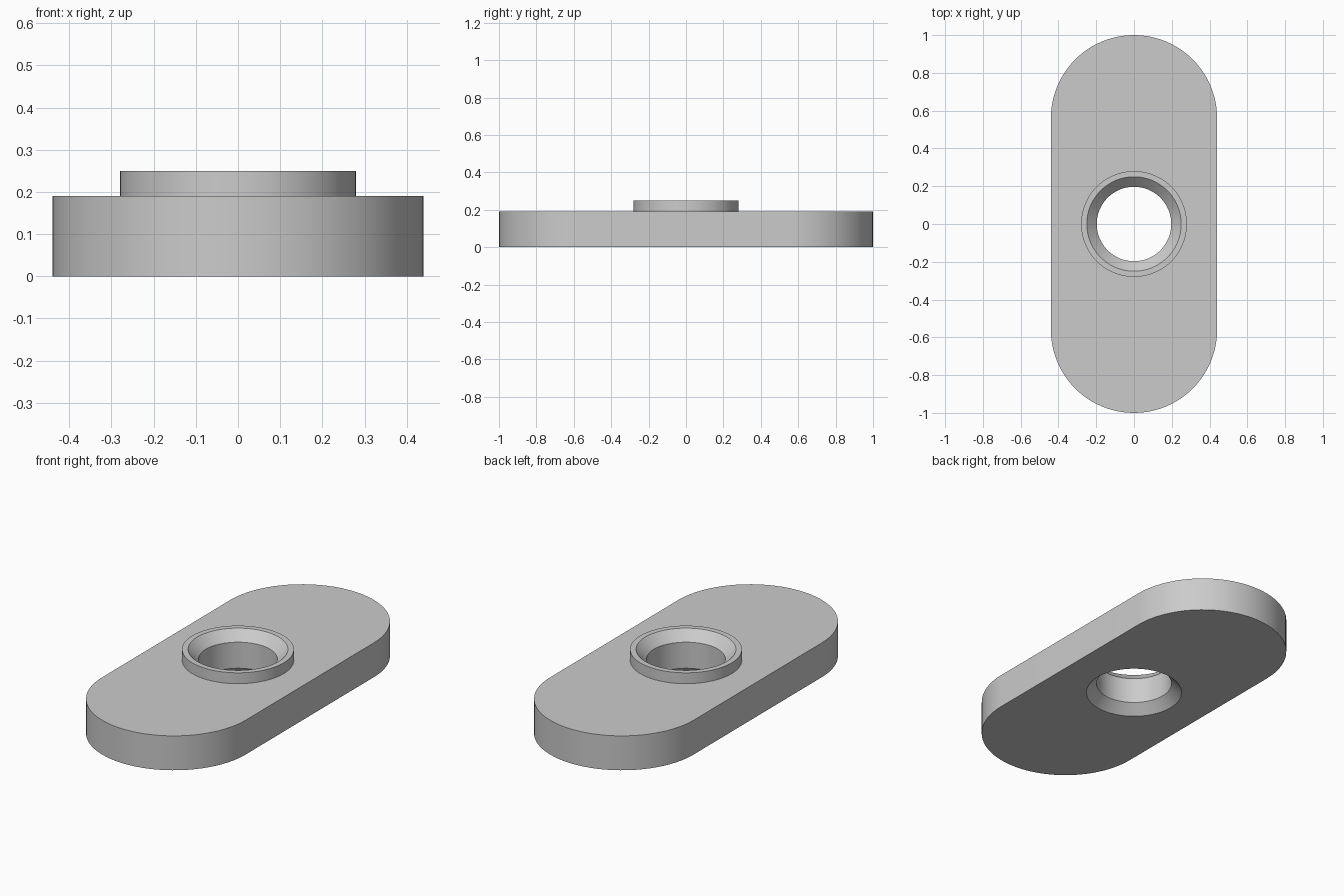
import bpy
import bmesh
from math import cos, sin, pi, radians

if "Cube" in bpy.data.objects:
    bpy.data.objects.remove(bpy.data.objects["Cube"], do_unlink=True)

ARC = 48                    # segments per rounded end
COUNT = 2 * (ARC + 1)       # points in every loop
HALF_WIDTH, HALF_LENGTH = 0.44, 1.0
PLATE_TOP, COLLAR_TOP = 0.19, 0.25
COLLAR_R, RIM_R, BORE_R = 0.28, 0.25, 0.197
CHAMFER = RIM_R - BORE_R


def circle(radius, z):
    angles = [(i + 0.5) * 2 * pi / COUNT for i in range(COUNT)]
    return [(radius * cos(a), radius * sin(a), z) for a in angles]


def slot(z):
    points = []
    for side in (1, -1):
        for i in range(ARC + 1):
            a = pi * i / ARC
            points.append((side * HALF_WIDTH * cos(a),
                           side * (HALF_LENGTH - HALF_WIDTH + HALF_WIDTH * sin(a)), z))
    return points


# Closed chain of loops: outer wall, top, collar, bore, underside
loops = [
    slot(0), slot(PLATE_TOP),
    circle(COLLAR_R, PLATE_TOP), circle(COLLAR_R, COLLAR_TOP),
    circle(RIM_R, COLLAR_TOP), circle(BORE_R, COLLAR_TOP - CHAMFER),
    circle(BORE_R, CHAMFER), circle(RIM_R, 0),
]
bm = bmesh.new()
rings = [[bm.verts.new(p) for p in loop] for loop in loops]
for k, ring in enumerate(rings):
    following = rings[(k + 1) % len(rings)]
    for i in range(COUNT):
        j = (i + 1) % COUNT
        bm.faces.new((ring[i], ring[j], following[j], following[i]))
bmesh.ops.recalc_face_normals(bm, faces=bm.faces)
mesh = bpy.data.meshes.new("slotted_plate")
bm.to_mesh(mesh)
bm.free()
plate = bpy.data.objects.new("plate_with_collar", mesh)
bpy.context.collection.objects.link(plate)

# Single plain grey
grey = bpy.data.materials.new("light_grey")
grey.use_nodes = True
colour = (0.6, 0.6, 0.6, 1)
grey.diffuse_color = colour
grey.node_tree.nodes["Principled BSDF"].inputs["Base Color"].default_value = colour
mesh.materials.append(grey)

# Smooth curves with crisp edges
bpy.ops.object.select_all(action="DESELECT")
plate.select_set(True)
bpy.context.view_layer.objects.active = plate
bpy.ops.object.shade_smooth_by_angle(angle=radians(30))
